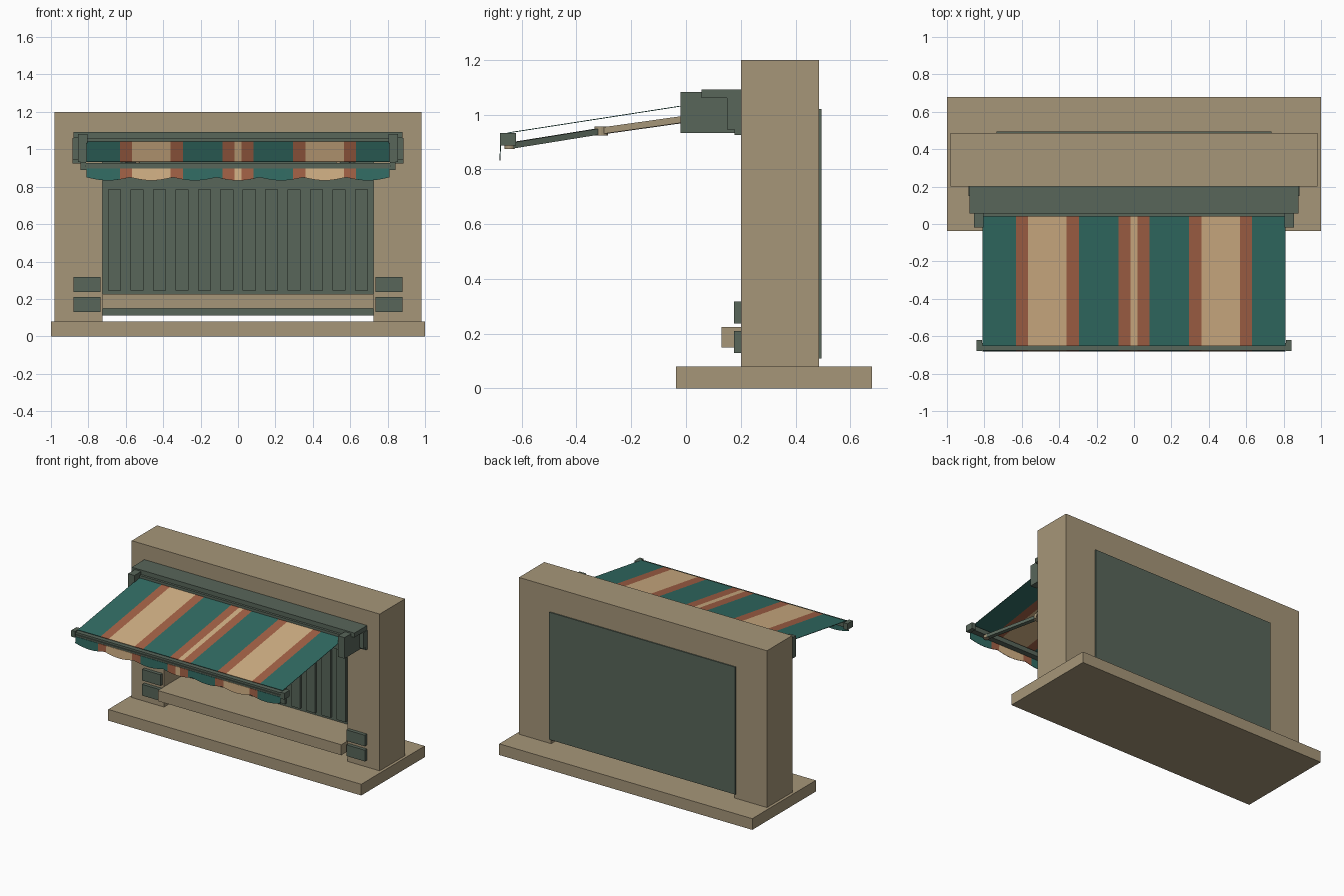
import bpy, bmesh, math
from mathutils import Vector

cube = bpy.data.objects.get("Cube")
if cube:
    bpy.data.objects.remove(cube)


def material(name, rgb):
    m = bpy.data.materials.new(name)
    m.use_nodes = True
    m.diffuse_color = (*rgb, 1)
    m.node_tree.nodes["Principled BSDF"].inputs["Base Color"].default_value = (*rgb, 1)
    return m


STONE = material("warm stone", (0.38, 0.305, 0.19))
GREY = material("green grey metal", (0.098, 0.133, 0.102))
TEAL = material("teal cloth", (0.032, 0.15, 0.127))
RUST = material("rust cloth", (0.37, 0.122, 0.062))
SAND = material("sand cloth", (0.65, 0.44, 0.235))


def finish(name, bm, mats):
    bmesh.ops.recalc_face_normals(bm, faces=bm.faces)
    mesh = bpy.data.meshes.new(name)
    bm.to_mesh(mesh)
    bm.free()
    for m in mats:
        mesh.materials.append(m)
    ob = bpy.data.objects.new(name, mesh)
    bpy.context.collection.objects.link(ob)
    return ob


def box(name, x, y, z, mat):
    """Box from (low, high) ranges on each axis."""
    bm = bmesh.new()
    bmesh.ops.create_cube(bm, size=1)
    for v in bm.verts:
        v.co = [r[0] if c < 0 else r[1] for c, r in zip(v.co, (x, y, z))]
    return finish(name, bm, [mat])


def pair(name, x, y, z, mat):
    """The same box on both sides."""
    box("left_" + name, x, y, z, mat)
    box("right_" + name, (-x[1], -x[0]), y, z, mat)


def beam(name, a, b, width, height, mat):
    """Rectangular bar running between two points."""
    a, b = Vector(a), Vector(b)
    ob = box(name, (-width / 2, width / 2), (0, (b - a).length), (-height / 2, height / 2), mat)
    d = (b - a).normalized()
    side = d.cross(Vector((0, 0, 1))).normalized()
    up = side.cross(d)
    for v in ob.data.vertices:
        v.co = a + side * v.co.x + d * v.co.y + up * v.co.z


def drum(name, centre, radius, depth, mat):
    bm = bmesh.new()
    bmesh.ops.create_cone(bm, cap_ends=True, segments=16, radius1=radius, radius2=radius, depth=depth)
    bmesh.ops.translate(bm, verts=bm.verts, vec=centre)
    finish(name, bm, [mat])


# Base and wall with opening
box("base", (-1, 1), (-0.037, 0.68), (0, 0.08), STONE)
pair("wall_post", (0.725, 0.98), (0.2, 0.486), (0.08, 1.085), STONE)
box("wall_lintel", (-0.98, 0.98), (0.2, 0.486), (1.085, 1.2), STONE)
box("lintel_drop", (-0.725, 0.725), (0.2, 0.486), (1.0, 1.085), STONE)

# Shutter with ribs, counter
box("shutter_panel", (-0.725, 0.725), (0.41, 0.486), (0.11, 1.0), GREY)
box("shutter_back", (-0.735, 0.735), (0.486, 0.494), (0.11, 1.02), GREY)
for i in range(12):
    x = (i - 5.5) * 0.12
    box(f"shutter_rib_{i + 1}", (x - 0.035, x + 0.035), (0.393, 0.41), (0.245, 0.785), GREY)
box("counter", (-0.725, 0.725), (0.13, 0.41), (0.15, 0.225), STONE)

# Wall pads beside the counter
pair("upper_pad", (0.735, 0.88), (0.175, 0.2), (0.238, 0.317), GREY)
pair("lower_pad", (0.735, 0.88), (0.175, 0.2), (0.13, 0.21), GREY)

# Awning housing
box("awning_hood", (-0.88, 0.88), (0.057, 0.205), (1.06, 1.092), GREY)
box("awning_housing", (-0.805, 0.805), (0.04, 0.2), (0.95, 1.06), GREY)
pair("end_cheek", (0.805, 0.855), (-0.02, 0.178), (0.932, 1.082), GREY)
pair("wall_bracket", (0.82, 0.885), (0.15, 0.2), (0.945, 1.06), GREY)
pair("bracket_plate", (0.82, 0.885), (0.178, 0.2), (0.925, 1.06), GREY)

# Front bar with end caps
box("front_bar", (-0.82, 0.82), (-0.675, -0.635), (0.893, 0.908), GREY)
box("front_bar_core", (-0.82, 0.82), (-0.668, -0.635), (0.908, 0.914), GREY)
box("front_bar_lip", (-0.82, 0.82), (-0.675, -0.635), (0.914, 0.926), GREY)
pair("bar_cap", (0.812, 0.842), (-0.68, -0.62), (0.888, 0.933), GREY)

# Folding arms
for side, s in (("left", 1), ("right", -1)):
    shoulder, elbow, tip = (s * 0.7, 0.06, 0.992), (s * 0.55, -0.31, 0.94), (s * 0.7, -0.645, 0.886)
    beam(side + "_upper_arm", shoulder, elbow, 0.035, 0.024, STONE)
    beam(side + "_forearm", elbow, tip, 0.03, 0.022, GREY)
    drum(side + "_elbow", elbow, 0.025, 0.032, STONE)
    drum(side + "_arm_tip", tip, 0.018, 0.022, STONE)

# Striped cloth: half pattern from the centre outward, as (outer edge, colour index)
HALF = [(0.018, 2), (0.082, 1), (0.295, 0), (0.362, 1), (0.566, 2), (0.63, 1), (0.81, 0)]
EDGES = sorted(s * e for e, c in HALF for s in (1, -1))


def stripe(x):
    return next(c for e, c in HALF if abs(x) <= e)


def cloth(name, xs, top, bottom):
    """Thin striped sheet between two edge functions of x."""
    bm = bmesh.new()
    rows = [(bm.verts.new(top(x)), bm.verts.new(bottom(x))) for x in xs]
    for i in range(len(xs) - 1):
        (a, b), (c, d) = rows[i], rows[i + 1]
        bm.faces.new((a, b, d, c)).material_index = stripe((xs[i] + xs[i + 1]) / 2)
    ob = finish(name, bm, [TEAL, RUST, SAND])
    mod = ob.modifiers.new("thickness", "SOLIDIFY")
    mod.thickness = 0.003
    mod.offset = 0


cloth("canopy", EDGES, lambda x: (x, 0.045, 1.041), lambda x: (x, -0.652, 0.933))


# Scalloped valance
def hem(x):
    return (x, -0.679, 0.85 - 0.017 * abs(math.cos(math.pi * x * 7 / 1.62)))


fine = sorted(set(EDGES + [-0.81 + 1.62 * i / 70 for i in range(1, 70)]))
cloth("valance", fine, lambda x: (x, -0.677, 0.896), hem)
